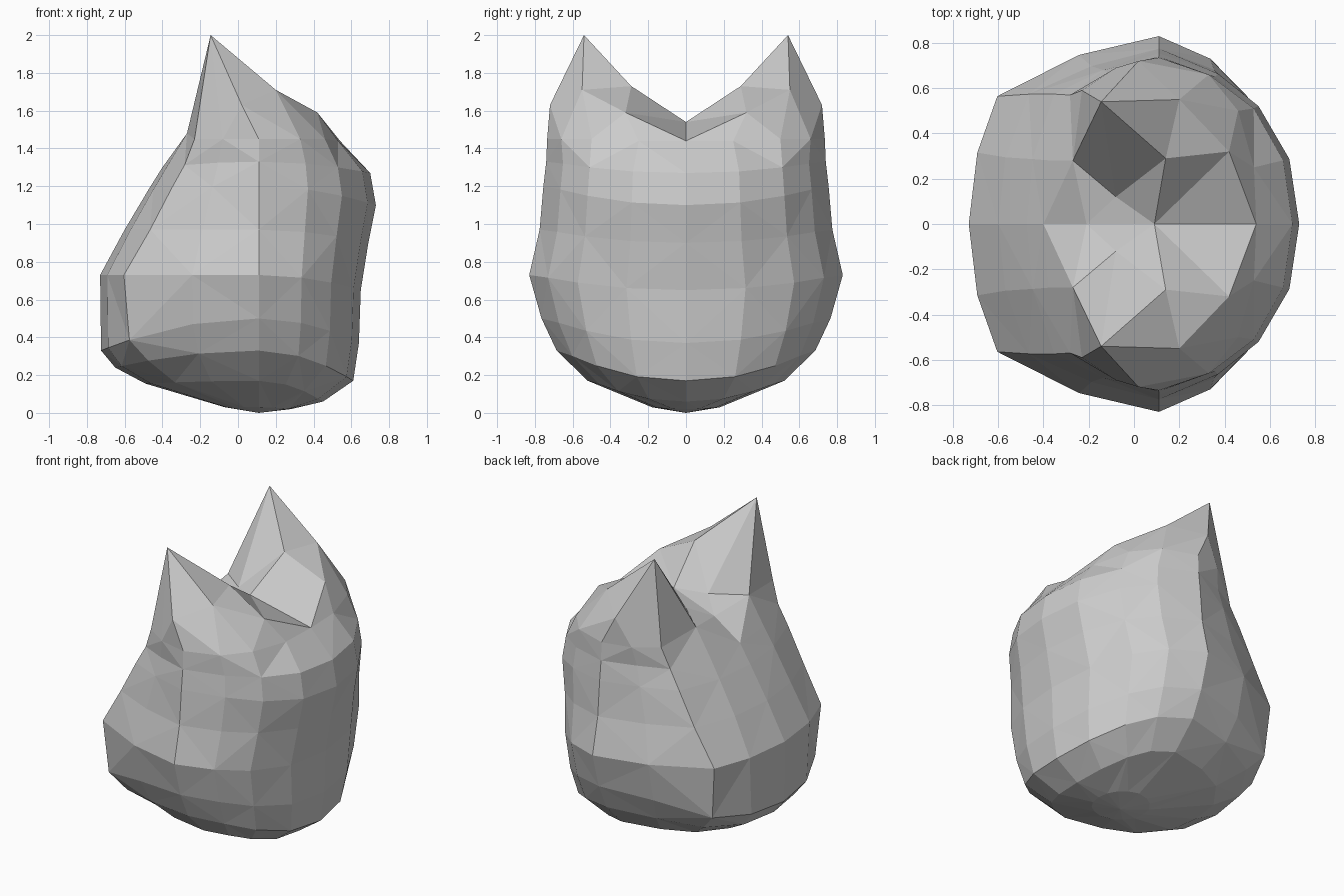
import bpy, bmesh

if "Cube" in bpy.data.objects:
    bpy.data.objects.remove(bpy.data.objects["Cube"])

MID = 0.11     # x of the widest point

# Half rings: x right, z right, y widest, z widest, x left, z left, left corner
RINGS = [
    (0.28, 0.02, 0.18, 0.03, -0.07, 0.03, (0.71, 0.71)),
    (0.45, 0.06, 0.52, 0.17, -0.49, 0.155, (0.74, 0.72)),
    (0.61, 0.17, 0.685, 0.33, -0.65, 0.24, (0.77, 0.72)),
    (0.64, 0.37, 0.765, 0.50, -0.725, 0.33, (0.82, 0.71)),
    (0.65, 0.65, 0.83, 0.73, -0.73, 0.73, (0.85, 0.68)),
    (0.69, 0.90, 0.775, 0.97, -0.60, 0.97, (0.81, 0.74)),
    (0.73, 1.10, 0.755, 1.20, -0.475, 1.18, (0.79, 0.76)),
    (0.70, 1.27, 0.74, 1.33, -0.40, 1.30, (0.77, 0.77)),
]
N = 8

# Rim below the ears, from right to left
RIM = [(0.54, 0, 1.44), (0.53, 0.25, 1.44), (0.46, 0.50, 1.45),
       (0.33, 0.66, 1.45), (0.11, 0.735, 1.45), (-0.08, 0.69, 1.45),
       (-0.23, 0.59, 1.45), (-0.27, 0.28, 1.48), (-0.21, 0, 1.43)]

# Brow, ear and saddle points
CROWN = {"brow": (0.42, 0.32, 1.59), "shoulder": (0.20, 0.55, 1.71),
         "side": (0.02, 0.72, 1.63), "tip": (-0.145, 0.54, 2.0),
         "inner": (0.14, 0.29, 1.73), "saddle": (0.09, 0, 1.54),
         "dip": (-0.08, 0.12, 1.50)}

CROWN_FACES = [
    (0, 1, "brow"), (1, 2, "brow"), (2, "shoulder", "brow"),
    (2, 3, "shoulder"), (3, "side", "shoulder"), (3, 4, "side"),
    (4, 5, "side"), (5, "tip", "side"), (5, 6, "tip"),
    ("shoulder", "side", "tip"), (6, 7, "tip"), (7, "dip", "tip"),
    ("dip", "inner", "tip"), (7, 8, "dip"), ("tip", "inner", "shoulder"),
    ("inner", "brow", "shoulder"), ("inner", "saddle", "brow"),
    ("saddle", 0, "brow"), ("saddle", "inner", "dip"), ("saddle", "dip", 8),
]


def half_ring(xr, zr, ym, zm, xl, zl, corner):
    """Scale a unit section (right to left) and tilt its two ends."""
    cx, cy = corner
    section = [(1, 0), (0.93, 0.38), (0.71, 0.69), (0.42, 0.88), (0, 1),
               (-0.42, 0.9), (-cx, cy), (-0.955, 0.38), (-1, 0)]
    pts = []
    for c, s in section:
        x = MID + c * ((xr - MID) if c >= 0 else (MID - xl))
        z = zm + ((zr if c >= 0 else zl) - zm) * c * c
        pts.append((x, ym * s, z))
    return pts


bm = bmesh.new()
rows = [[bm.verts.new(p) for p in half_ring(*r)] for r in RINGS]
rows.append([bm.verts.new(p) for p in RIM])

# Rounded underside
base = bm.verts.new((MID, 0, 0))
for i in range(N):
    bm.faces.new((base, rows[0][i + 1], rows[0][i]))

# Faceted sides with alternating diagonals
for j, (lo, hi) in enumerate(zip(rows, rows[1:])):
    for i in range(N):
        a, b, c, d = lo[i], lo[i + 1], hi[i + 1], hi[i]
        tris = ((a, b, c), (a, c, d)) if (i + j) % 2 else ((a, b, d), (b, c, d))
        for tri in tris:
            bm.faces.new(tri)

# Crown with pointed ear
crown = {k: bm.verts.new(p) for k, p in CROWN.items()}
for f in CROWN_FACES:
    bm.faces.new([rows[-1][k] if isinstance(k, int) else crown[k] for k in f])

# Mirror to the other half
geom = bm.verts[:] + bm.edges[:] + bm.faces[:]
bmesh.ops.mirror(bm, geom=geom, axis='Y', merge_dist=0.0005)
bmesh.ops.remove_doubles(bm, verts=bm.verts, dist=0.0005)
bmesh.ops.recalc_face_normals(bm, faces=bm.faces)

mesh = bpy.data.meshes.new("eared_body")
bm.to_mesh(mesh)
bm.free()
body = bpy.data.objects.new("eared_body", mesh)
bpy.context.collection.objects.link(body)
